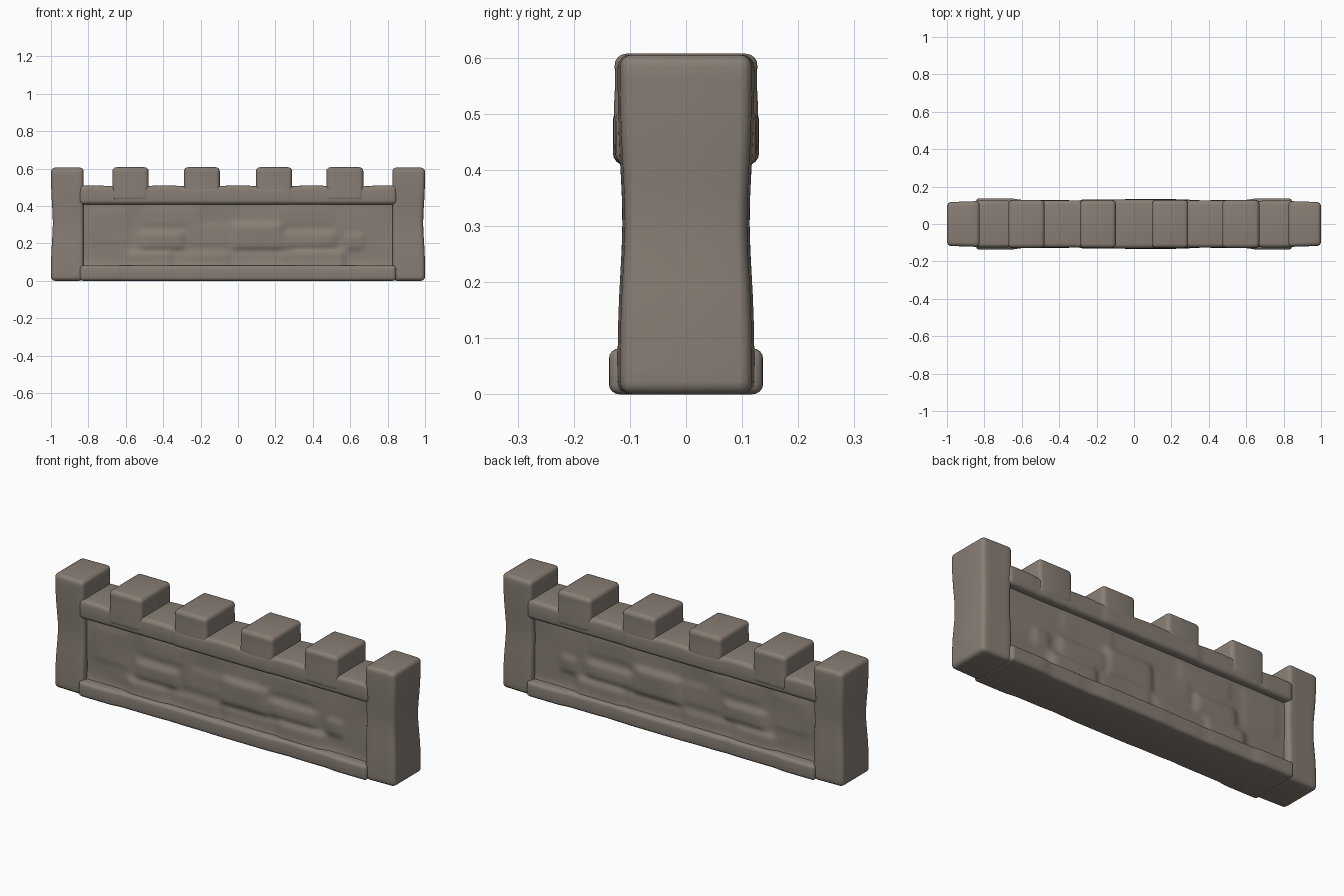
import bpy, bmesh, math
from mathutils import Vector

if "Cube" in bpy.data.objects:
    bpy.data.objects.remove(bpy.data.objects["Cube"])

stone = bpy.data.materials.new("warm grey stone")
stone.diffuse_color = (0.245, 0.208, 0.175, 1)
stone.use_nodes = True
stone.node_tree.nodes["Principled BSDF"].inputs["Base Color"].default_value = stone.diffuse_color


def finish(bm, name):
    bmesh.ops.recalc_face_normals(bm, faces=bm.faces)
    me = bpy.data.meshes.new(name)
    bm.to_mesh(me)
    bm.free()
    me.materials.append(stone)
    ob = bpy.data.objects.new(name, me)
    bpy.context.collection.objects.link(ob)
    return ob


def block(name, x0, x1, y, z0, z1, bevel, warp=None, nx=1, nz=1):
    """Rounded stone block, sliced and then bent by the warp function."""
    bm = bmesh.new()
    bmesh.ops.create_cube(bm, size=1)
    for v in bm.verts:
        v.co = Vector((x0 + (v.co.x + .5) * (x1 - x0), v.co.y * 2 * y,
                       z0 + (v.co.z + .5) * (z1 - z0)))
    bmesh.ops.bevel(bm, geom=bm.edges[:], offset=bevel, segments=4,
                    profile=0.5, affect='EDGES')
    for axis, a, b, n in ((0, x0, x1, nx), (2, z0, z1, nz)):
        for i in range(1, n):
            p, no = Vector((0, 0, 0)), Vector((0, 0, 0))
            p[axis], no[axis] = a + (b - a) * i / n, 1
            bmesh.ops.bisect_plane(bm, geom=bm.verts[:] + bm.edges[:] + bm.faces[:],
                                   plane_co=p, plane_no=no)
    if warp:
        for v in bm.verts:
            v.co = warp(v.co.copy())
    return finish(bm, name)


def bell(t, centre, width):
    return math.exp(-((t - centre) / width) ** 2)


def plateau(t, a, b, soft):
    """Soft-edged 0..1 step between a and b."""
    return 0.5 * (math.tanh((t - a) / soft) - math.tanh((t - b) / soft))


# End posts: waisted in the middle, slightly narrower at the outer end
def post_warp(co):
    waist = bell(co.z, 0.31, 0.13)
    outer = min(max((abs(co.x) - 0.82) / 0.18, 0), 1)
    co.y *= 1 - 0.07 * waist - 0.05 * outer
    if outer > 0.5:
        co.x -= math.copysign(0.01 * waist, co.x)
    return co


block("left_post", -1, -0.825, 0.123, 0, 0.605, 0.022, post_warp, 4, 14)
block("right_post", 0.825, 1, 0.123, 0, 0.605, 0.022, post_warp, 4, 14)


# Base rail: plinth stones of uneven thickness
def base_warp(co):
    a = abs(co.x)
    lump = plateau(a, 0.63, 0.9, 0.02) + 0.4 * plateau(co.x, -0.1, 0.28, 0.02)
    lump -= 0.4 * (bell(co.x, -0.32, 0.04) + bell(co.x, 0.38, 0.04))
    co.y *= 1 + 0.065 * lump
    return co


block("base_rail", -0.845, 0.845, 0.129, 0, 0.082, 0.018, base_warp, 70)


# Top rail: thicker in the middle, with small notches between stones
def rail_warp(co):
    mid = plateau(co.x, -0.3, 0.29, 0.012)
    joints = sum(bell(co.x, c, 0.015) for c in (-0.3, 0.29, -0.66, 0.67))
    co.y *= 1 + 0.035 * mid - 0.025 * joints
    if co.z > 0.47:
        co.z += 0.004 * math.cos(co.x * 16)
    return co


block("top_rail", -0.85, 0.85, 0.126, 0.408, 0.506, 0.022, rail_warp, 80)


# Merlons: slightly flared toward the foot
def merlon_warp(co):
    co.y *= 1 - 0.02 * bell(co.z, 0.56, 0.04)
    return co


for i, (a, b) in enumerate(((-0.672, -0.478), (-0.29, -0.097),
                            (0.095, 0.29), (0.472, 0.67))):
    block(f"merlon_{i + 1}", a, b, 0.129, 0.425, 0.607, 0.022, merlon_warp, 1, 6)

# Recessed panel with raised stones (x0, x1, z0, z1, height), same on both sides
STONES = [(-0.53, -0.29, 0.17, 0.26, 0.016), (-0.03, 0.24, 0.17, 0.305, 0.018),
          (0.25, 0.52, 0.18, 0.26, 0.014), (0.58, 0.67, 0.17, 0.25, 0.011),
          (-0.58, -0.35, 0.06, 0.155, 0.018), (0.30, 0.57, 0.06, 0.16, 0.018),
          (-0.34, -0.05, 0.06, 0.15, 0.009), (-0.02, 0.28, 0.06, 0.15, 0.009),
          (-0.78, -0.58, 0.2, 0.38, 0.005), (-0.26, -0.05, 0.19, 0.3, 0.006),
          (-0.5, -0.2, 0.3, 0.4, 0.005), (0.2, 0.5, 0.3, 0.4, 0.005)]


def panel_depth(x, z):
    y = 0.086
    for a, b, c, d, h in STONES:
        y += h * plateau(x, a, b, 0.018) * plateau(z, c, d, 0.014)
    y += 0.012 * bell(z, 0.05, 0.035)                        # sloping foot
    return y + 0.002 * math.sin(x * 13) * math.cos(z * 21)   # worn surface


for name, side in (("front_panel", -1), ("back_panel", 1)):
    bm = bmesh.new()
    bmesh.ops.create_grid(bm, x_segments=140, y_segments=40, size=1)
    for v in bm.verts:
        x, z = v.co.x * 0.86, 0.245 + v.co.y * 0.2
        v.co = Vector((x, side * panel_depth(x, z), z))
    ob = finish(bm, name)
    if ob.data.polygons[0].normal.y * side < 0:
        ob.data.flip_normals()

# Soft shading everywhere
for ob in bpy.data.objects:
    ob.select_set(True)
    bpy.context.view_layer.objects.active = ob
bpy.ops.object.shade_smooth_by_angle(angle=math.radians(50))
